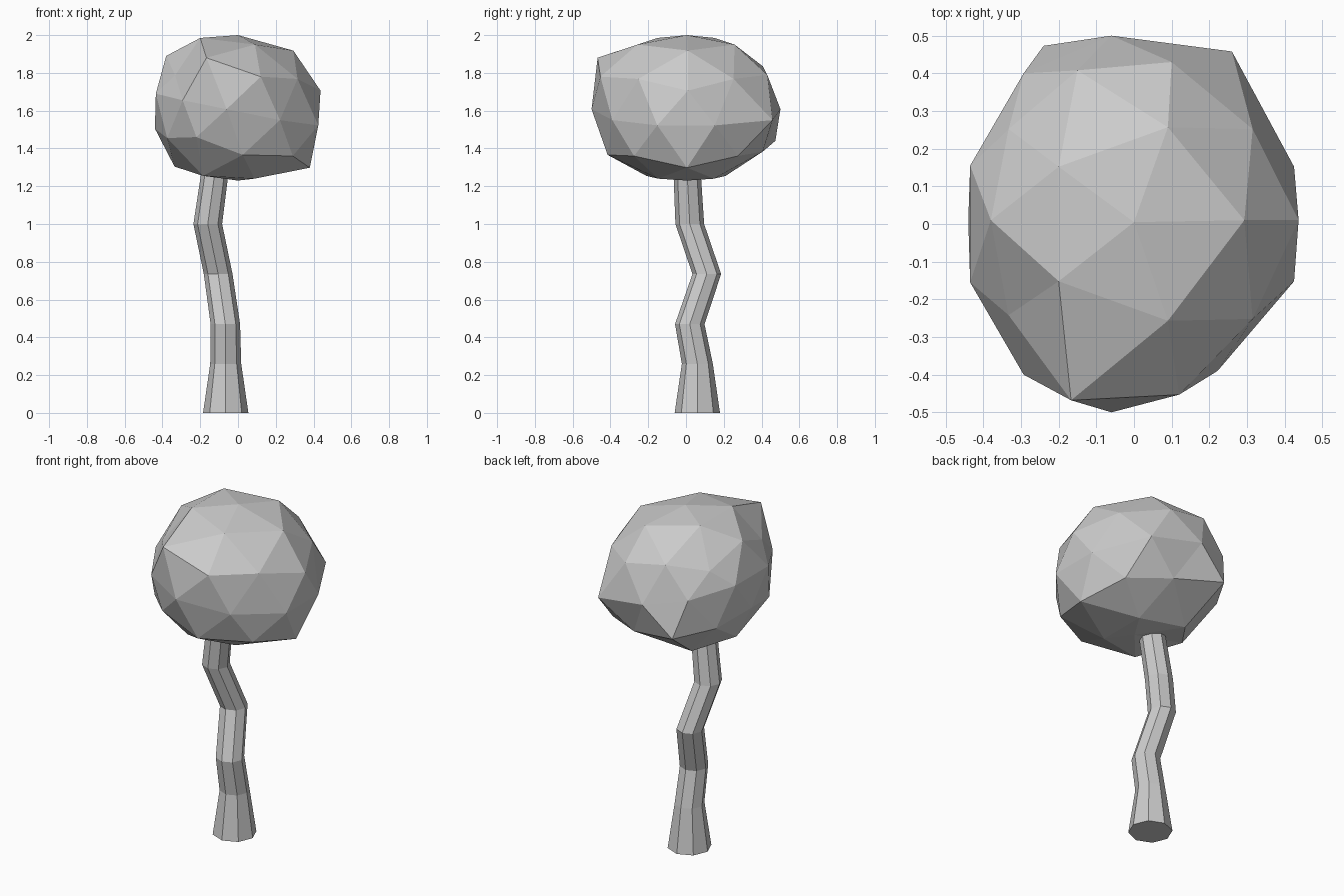
import bpy, bmesh
from math import sin, cos, radians, sqrt
from mathutils import Vector


def finish(bm, name):
    bmesh.ops.recalc_face_normals(bm, faces=bm.faces[:])
    mesh = bpy.data.meshes.new(name)
    bm.to_mesh(mesh)
    bm.free()
    obj = bpy.data.objects.new(name, mesh)
    bpy.context.collection.objects.link(obj)
    return obj


# Trunk: eight-sided rings along a crooked path (x, y, z, radius)
path = [(-.065, .06, 0, .12), (-.065, .06, .26, .082), (-.067, .02, .47, .078),
        (-.105, .11, .735, .076), (-.16, .02, 1.0, .076), (-.12, .005, 1.29, .072)]
bm = bmesh.new()
rings = []
for x, y, z, r in path:
    rings.append([bm.verts.new((x + r * cos(radians(45 * i)), y + r * sin(radians(45 * i)), z))
                  for i in range(8)])
for a, b in zip(rings, rings[1:]):
    for i in range(8):
        j = (i + 1) % 8
        bm.faces.new((a[i], a[j], b[j], b[i]))
bm.faces.new(rings[0][::-1])
bm.faces.new(rings[-1])
finish(bm, "trunk")

# Canopy: squashed low-poly icosphere with facets pulled into an uneven shape
bm = bmesh.new()
bmesh.ops.create_icosphere(bm, subdivisions=2, radius=1)
base = [(v, v.co.normalized()) for v in bm.verts]
for v, d in base:
    v.co = Vector((.46 * d.x, .47 * d.y + .005, .385 * d.z + 1.615))


def pull(level, angle, x, y, z):
    r = sqrt(1 - level * level)
    aim = Vector((r * cos(radians(angle)), r * sin(radians(angle)), level))
    min(base, key=lambda p: (p[1] - aim).length)[0].co = (x, y, z)


# Points shared by the front and back halves: level, angle, position
for level, angle, x, y, z in [
        (.85, 144, -.2, .152, 1.985), (.85, 72, .09, .257, 1.95),
        (.49, 36, .315, .252, 1.768),
        (0, 18, .425, .152, 1.522), (0, 90, -.06, .5, 1.608),
        (0, 126, -.293, .4, 1.655), (0, 162, -.435, .155, 1.69),
        (-.49, 36, .29, .275, 1.36), (-.49, 144, -.375, .25, 1.455),
        (-.85, 36, .087, .148, 1.24), (-.85, 108, -.185, .21, 1.255)]:
    pull(level, angle, x, y, z)
    pull(level, -angle, x, -y, z)

# Points that differ
for p in [(.85, 0, .293, .01, 1.918),
          (.49, 0, .437, .01, 1.706), (.49, 72, .1, .43, 1.79), (.49, 108, -.15, .408, 1.834),
          (.49, 180, -.38, .01, 1.89), (.49, 252, -.167, -.468, 1.88), (.49, 288, .12, -.453, 1.78),
          (0, 54, .26, .458, 1.55), (0, 306, .222, -.39, 1.55),
          (-.49, 0, .38, .005, 1.298), (-.49, 72, .06, .406, 1.383), (-.49, 108, -.24, .473, 1.44),
          (-.49, 180, -.44, .01, 1.505), (-.49, 252, -.22, -.4, 1.46),
          (-.49, 288, .025, -.415, 1.366), (-.85, 180, -.336, .005, 1.304)]:
    pull(*p)
finish(bm, "canopy")
